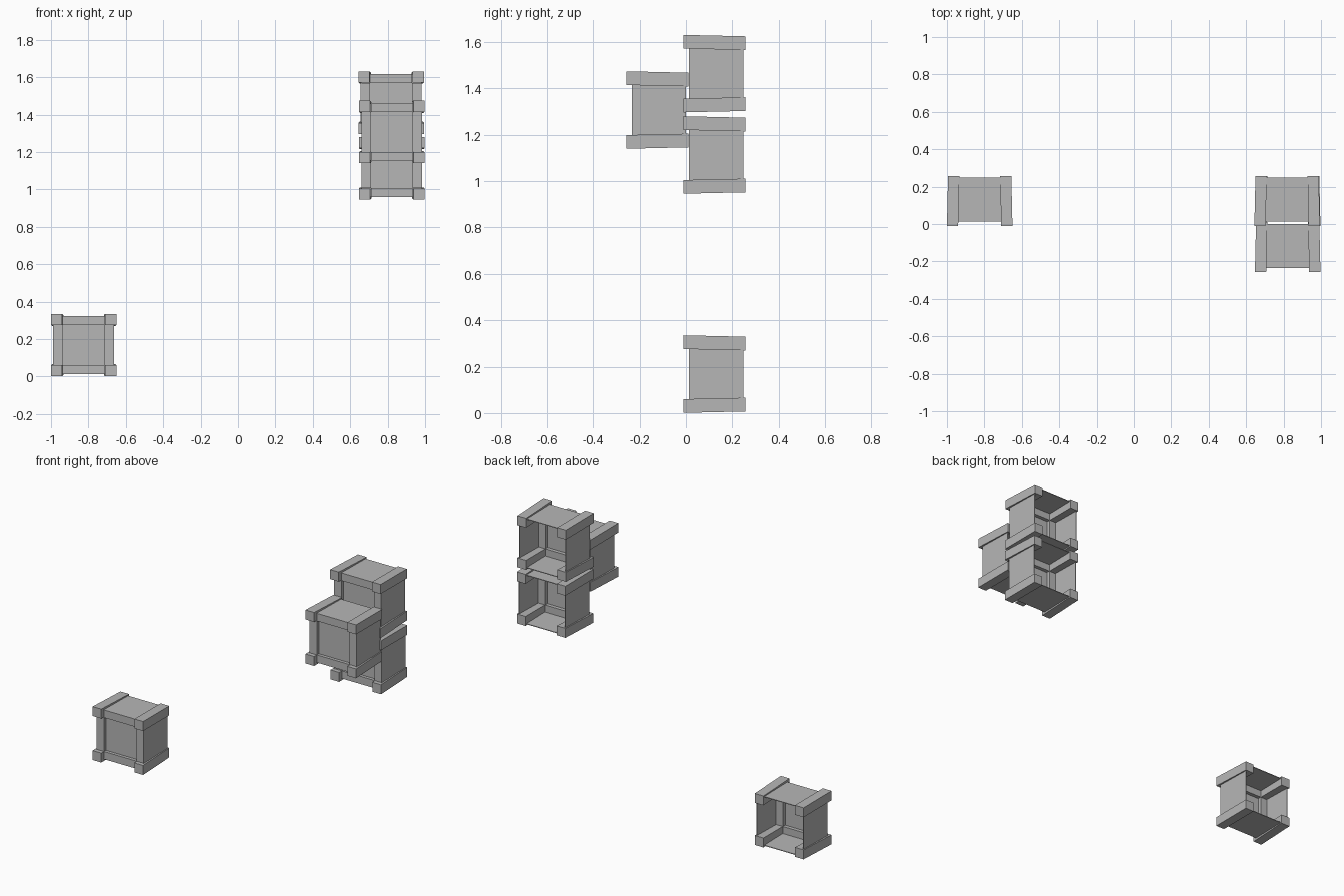
import bpy
import bmesh
from mathutils import Vector

cube = bpy.data.objects.get("Cube")
if cube:
    bpy.data.objects.remove(cube, do_unlink=True)

grey = bpy.data.materials.new("plain grey")
grey.use_nodes = True
colour = (0.47, 0.47, 0.47, 1)
grey.diffuse_color = colour
grey.node_tree.nodes["Principled BSDF"].inputs["Base Color"].default_value = colour

parts = {}


def box(name, x, y, z, splay=0.0):
    """Box between bounds; splay pushes its front end away from the crate axis."""
    bm = bmesh.new()
    bmesh.ops.create_cube(bm, size=1)
    for v in bm.verts:
        front = v.co.y < 0
        v.co = Vector([b[0] + (c + 0.5) * (b[1] - b[0]) for c, b in zip(v.co, (x, y, z))])
        if front:
            v.co.x += splay * (1 if sum(x) > 0 else -1)
            v.co.z += splay * (1 if sum(z) > 0 else -1)
    mesh = bpy.data.meshes.new(name)
    bm.to_mesh(mesh)
    bm.free()
    mesh.materials.append(grey)
    parts[name] = mesh


def span(side, inner, outer):
    return tuple(sorted((side * inner, side * outer)))


# One crate, centred on its axis in x and z, with the back left open
W, H = 0.163, 0.154          # half width and height of the body
FRONT, BACK = 0.013, 0.248
T = 0.004                    # sheet thickness

for sx, xn in ((-1, "right"), (1, "left")):
    # Corner beams running front to back
    for sz, zn in ((-1, "lower"), (1, "upper")):
        box(f"{zn}_{xn}_beam", span(sx, 0.109, 0.169), (-0.01, 0.257),
            span(sz, 0.102, 0.161), 0.006)
    # Front posts and side walls
    box(f"{xn}_post", span(sx, 0.112, W), (FRONT, 0.06), (-0.106, 0.106))
    box(f"{xn}_wall", span(sx, W - T, W), (FRONT, BACK), (-H, H))

for sz, zn, panel in ((-1, "lower", "floor"), (1, "upper", "lid")):
    # Front rails, floor and lid
    box(f"{zn}_rail", (-0.112, 0.112), (FRONT, 0.06), span(sz, 0.106, H))
    box(panel, (-W, W), (FRONT, BACK), span(sz, H - T, H))

# Recessed front panel
box("front_panel", (-W + T, W - T), (0.033, 0.037), (-H + T, H - T))

# Place the crates: one alone and a cluster of three
crates = {
    "lone": (-0.825, 0, 0.168),
    "bottom": (0.822, 0, 1.113),
    "middle": (0.822, -0.247, 1.307),
    "top": (0.819, 0, 1.464),
}
for crate, place in crates.items():
    for part, mesh in parts.items():
        obj = bpy.data.objects.new(f"{crate}_crate_{part}", mesh)
        obj.location = place
        bpy.context.collection.objects.link(obj)
